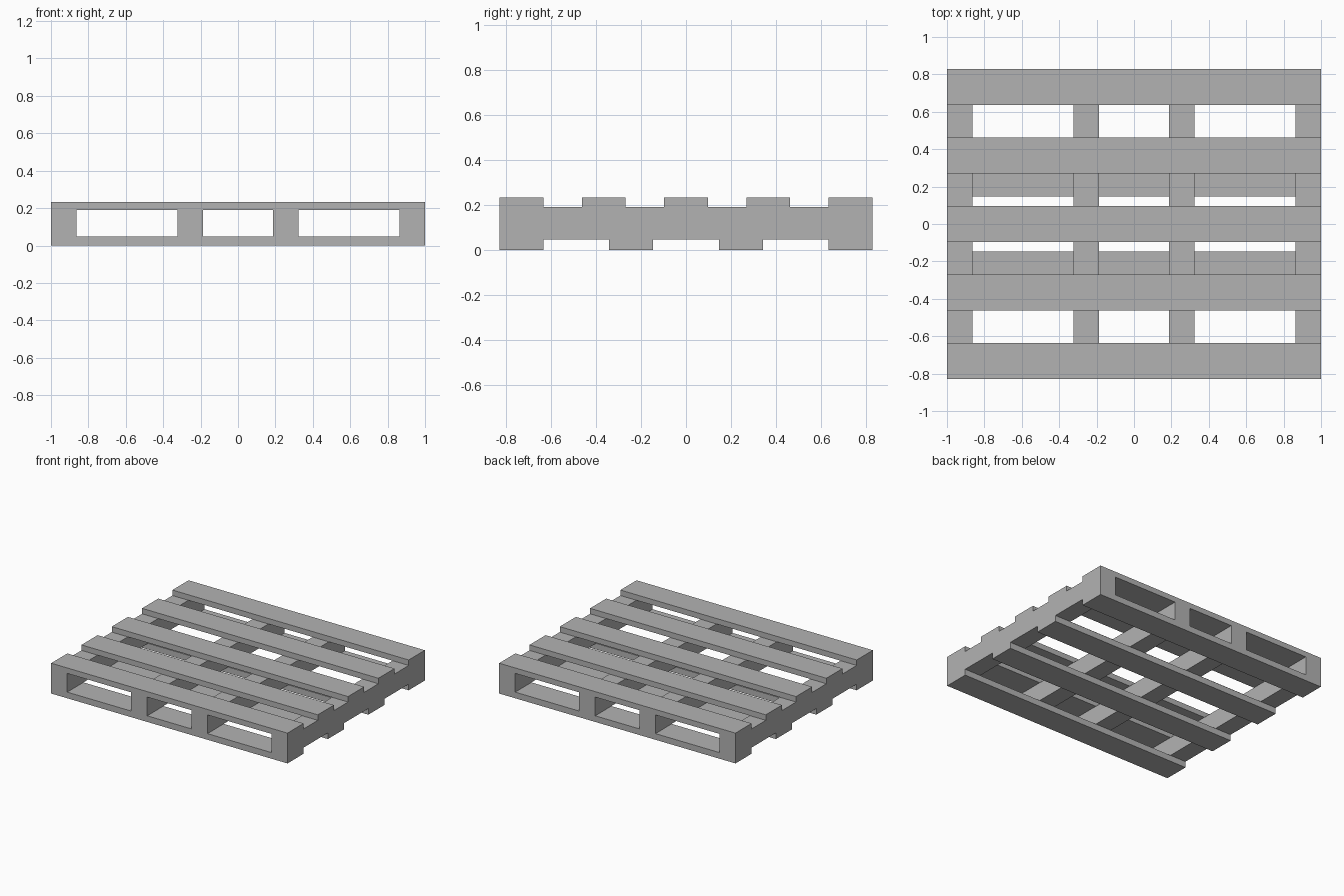
import bpy

cube = bpy.data.objects.get("Cube")
if cube:
    bpy.data.objects.remove(cube, do_unlink=True)

# Single flat grey
grey = bpy.data.materials.new("plain_grey")
grey.use_nodes = True
GREY = (0.45, 0.45, 0.45, 1)
grey.diffuse_color = GREY
grey.node_tree.nodes["Principled BSDF"].inputs["Base Color"].default_value = GREY

LENGTH, DEPTH, HEIGHT = 2.0, 1.66, 0.232
BOARD = 0.195                      # board width
STRINGER = 0.136                   # stringer width
LOW, HIGH = 0.047, 0.19            # underside and top of the stringers


def box(name, x, y, width, depth, z0, z1):
    bpy.ops.mesh.primitive_cube_add(size=1, location=(x, y, (z0 + z1) / 2))
    obj = bpy.context.object
    obj.name = name
    obj.scale = (width, depth, z1 - z0)
    bpy.ops.object.transform_apply(location=False, rotation=False, scale=True)
    obj.data.materials.append(grey)


# Evenly spaced deck boards on top and underneath
def deck(name, count, z0, z1):
    span = DEPTH - BOARD
    for i in range(count):
        y = -span / 2 + span * i / (count - 1)
        box(f"{name}_{i + 1}", 0, y, LENGTH, BOARD, z0, z1)


deck("top_board", 5, HIGH, HEIGHT)
deck("bottom_board", 4, 0, LOW)

# Stringers running front to back, mirrored in x
for side, sign in (("left", 1), ("right", -1)):
    box(f"outer_stringer_{side}", sign * (LENGTH - STRINGER) / 2, 0, STRINGER, DEPTH, LOW, HIGH)
    box(f"inner_stringer_{side}", sign * 0.255, 0, STRINGER, DEPTH, LOW, HIGH)
